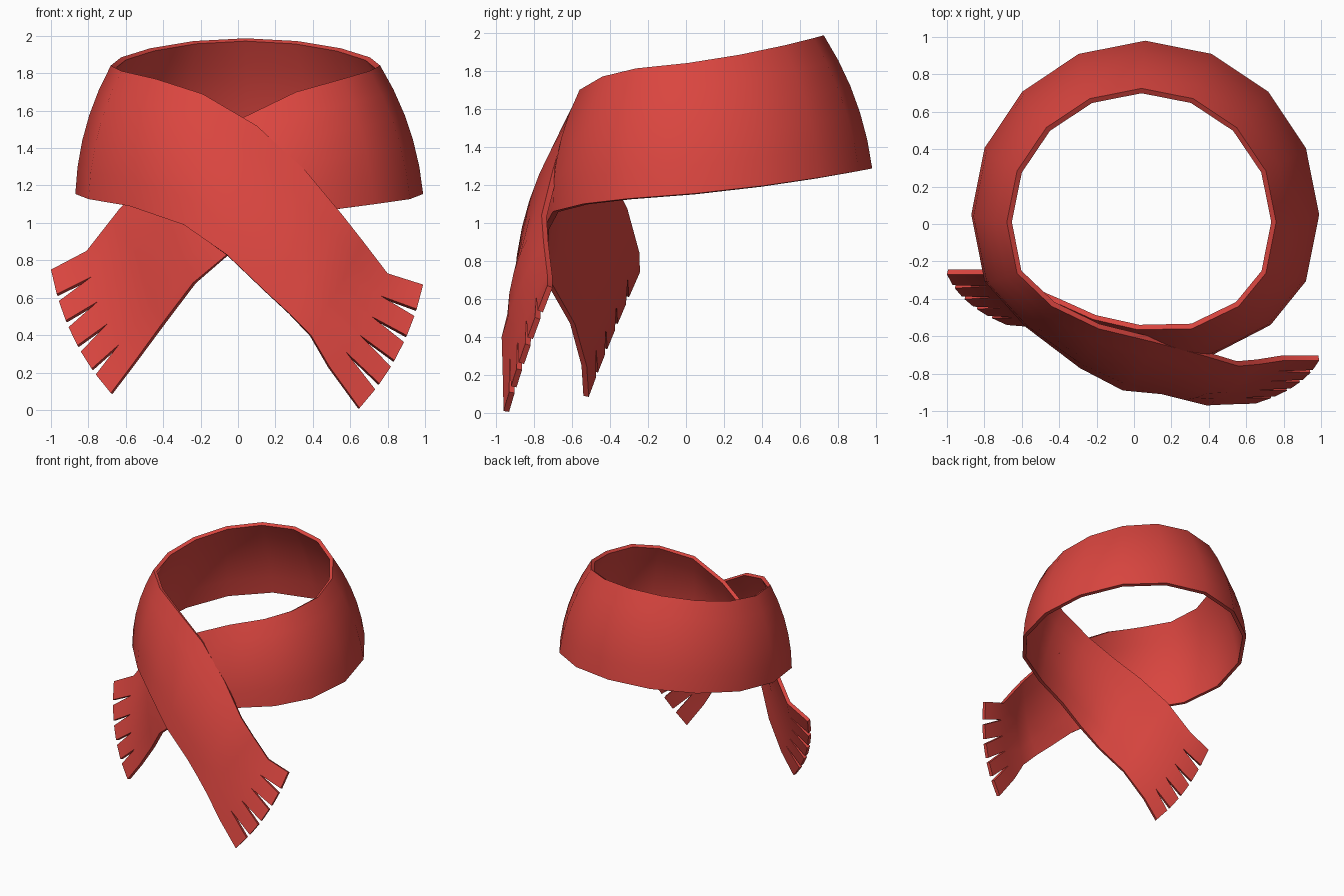
import bpy, bmesh, math
from mathutils import Vector as V

if "Cube" in bpy.data.objects:
    bpy.data.objects.remove(bpy.data.objects["Cube"])

FINGERS = 5      # tassels per end, also strips across the width
THICK = 0.03

# Front flap, from its fringe root to the left of the neck: (top edge, bottom edge)
front_flap = [
    ((0.80, -0.73, 0.73), (0.49, -0.965, 0.23)),
    ((0.67, -0.75, 0.90), (0.39, -0.97, 0.40)),
    ((0.56, -0.76, 1.04), (0.27, -0.94, 0.52)),
    ((0.36, -0.70, 1.28), (0.15, -0.91, 0.63)),
    ((0.10, -0.63, 1.52), (-0.06, -0.89, 0.83)),
    ((-0.19, -0.56, 1.69), (-0.29, -0.77, 0.99)),
    ((-0.44, -0.44, 1.77), (-0.58, -0.55, 1.09)),
]
front_tip = ((0.99, -0.73, 0.67), (0.65, -0.96, 0.01))

# Back flap, from the right of the neck to its fringe root
back_flap = [
    ((0.56, -0.44, 1.77), (0.73, -0.54, 1.10)),
    ((0.31, -0.56, 1.70), (0.42, -0.70, 1.06)),
    ((0.02, -0.565, 1.56), (0.15, -0.75, 0.97)),
    ((-0.22, -0.51, 1.42), (-0.06, -0.76, 0.83)),
    ((-0.42, -0.42, 1.27), (-0.24, -0.73, 0.68)),
    ((-0.63, -0.33, 1.08), (-0.40, -0.61, 0.47)),
    ((-0.81, -0.27, 0.85), (-0.56, -0.55, 0.25)),
]
back_tip = ((-1.0, -0.27, 0.75), (-0.68, -0.54, 0.09))

# Neck loop: two tilted circles, wide at the bottom
neck = []
for i in range(11):
    a = math.radians(202.5 - 22.5 * i)
    c, s = math.cos(a), math.sin(a)
    ty, by = 0.01 + 0.715 * s, 0.05 + 0.93 * s
    neck.append(((0.04 + 0.72 * c, ty, 1.84 + 0.13 * ty + 0.1 * ty * ty),
                 (0.06 + 0.93 * c, by, 1.15 + 0.09 * by + 0.05 * by * by)))

rows = [(V(t), V(b)) for t, b in [front_tip] + front_flap + neck + back_flap + [back_tip]]
last = len(rows) - 1


def point(i, t):
    """Point at fraction t from the top edge to the bottom edge of row i, bulged outward."""
    top, bot = rows[i]
    p, n = rows[max(i - 1, 0)], rows[min(i + 1, last)]
    along = (n[0] + n[1] - p[0] - p[1]).normalized()
    out = along.cross(bot - top).normalized()
    arc = 4 * t * (1 - t)
    q = top.lerp(bot, t) + out * (0.042 if 2 < i < last - 2 else 0.02) * arc
    if i <= 1:                      # rounded outline at the fringes
        q -= along * 0.05 * arc
    elif i >= last - 1:
        q += along * 0.05 * arc
    return q


bm = bmesh.new()

# Main band
grid = [[bm.verts.new(point(i, k / FINGERS)) for k in range(FINGERS + 1)]
        for i in range(1, last)]
for a, b in zip(grid, grid[1:]):
    for k in range(FINGERS):
        bm.faces.new((a[k], b[k], b[k + 1], a[k + 1]))

# Fringes: one tapered tassel per strip
for tip, root, flip in ((0, grid[0], True), (last, grid[-1], False)):
    for k in range(FINGERS):
        t0 = (k + (0.13 if k > 0 else 0)) / FINGERS
        t1 = (k + 1 - (0.13 if k < FINGERS - 1 else 0)) / FINGERS
        u, w = bm.verts.new(point(tip, t0)), bm.verts.new(point(tip, t1))
        loop = (root[k], u, w, root[k + 1])
        bm.faces.new(loop[::-1] if flip else loop)

mesh = bpy.data.meshes.new("scarf")
bm.to_mesh(mesh)
bm.free()
scarf = bpy.data.objects.new("scarf", mesh)
bpy.context.collection.objects.link(scarf)

# Red cloth
red = bpy.data.materials.new("red_cloth")
red.diffuse_color = (0.70, 0.06, 0.05, 1)
red.use_nodes = True
red.node_tree.nodes["Principled BSDF"].inputs["Base Color"].default_value = red.diffuse_color
mesh.materials.append(red)

# Cloth thickness, inward from the outer face
solid = scarf.modifiers.new("thickness", 'SOLIDIFY')
solid.thickness = THICK
solid.offset = -1
bpy.context.view_layer.objects.active = scarf
scarf.select_set(True)
bpy.ops.object.modifier_apply(modifier="thickness")
bpy.ops.object.shade_smooth_by_angle(angle=math.radians(35))
